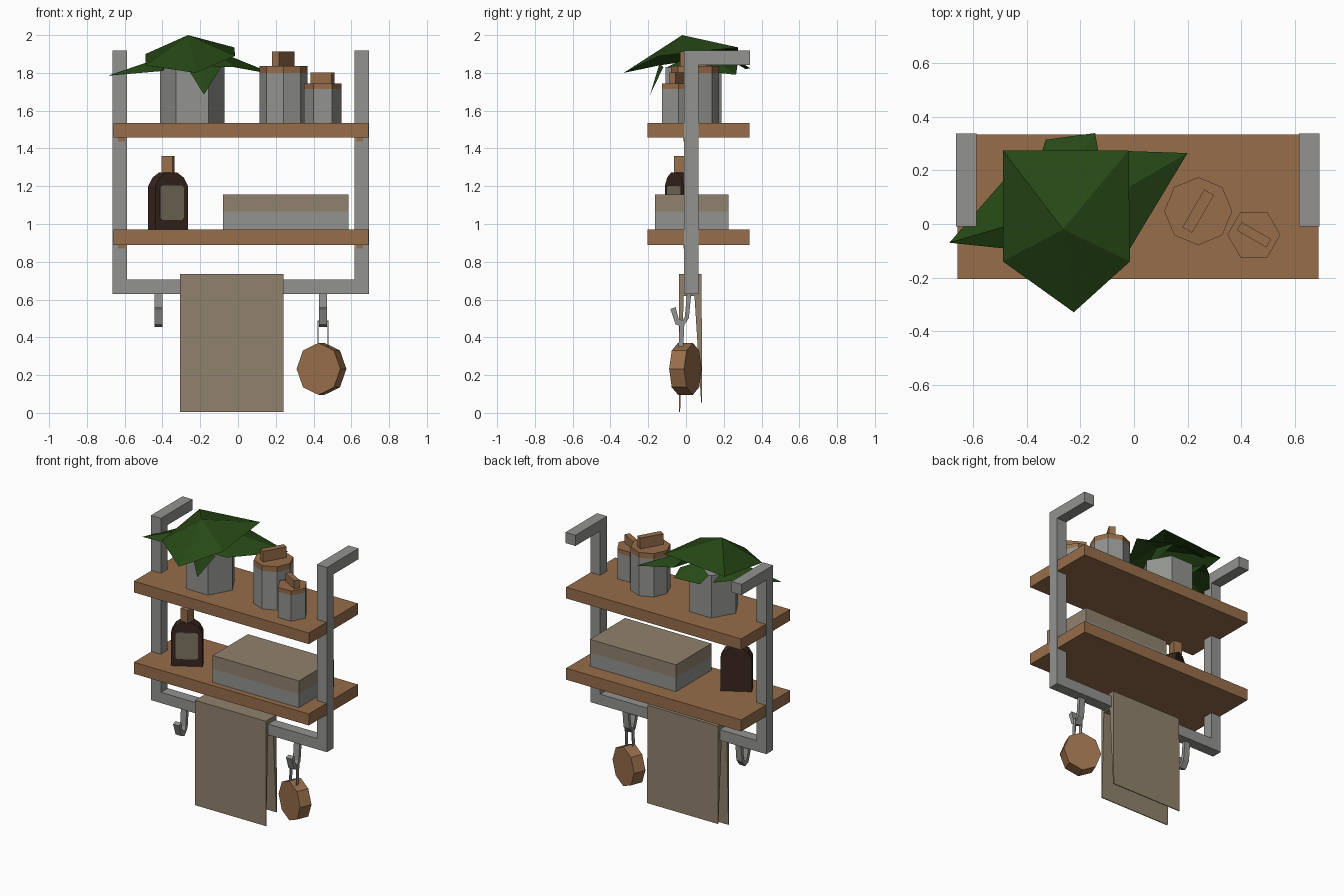
import bpy, bmesh, math
from mathutils import Matrix, Vector

if "Cube" in bpy.data.objects:
    bpy.data.objects.remove(bpy.data.objects["Cube"])


def material(name, rgb):
    m = bpy.data.materials.new(name)
    m.diffuse_color = (*rgb, 1)
    m.use_nodes = True
    m.node_tree.nodes["Principled BSDF"].inputs["Base Color"].default_value = m.diffuse_color
    return m


GREY = material("grey metal", (0.29, 0.295, 0.28))
WOOD = material("brown wood", (0.31, 0.155, 0.07))
CLOTH = material("tan cloth", (0.28, 0.225, 0.155))
GLASS = material("dark brown glass", (0.042, 0.020, 0.014))
LABEL = material("label paper", (0.20, 0.17, 0.12))
GREEN = material("leaf green", (0.02, 0.066, 0.008))


def finish(name, bm, mat, normals=True):
    if normals:
        bmesh.ops.recalc_face_normals(bm, faces=bm.faces)
    me = bpy.data.meshes.new(name)
    bm.to_mesh(me)
    bm.free()
    me.materials.append(mat)
    ob = bpy.data.objects.new(name, me)
    bpy.context.collection.objects.link(ob)
    return ob


def box(name, x, y, z, mat):
    """Box from (min, max) ranges."""
    bm = bmesh.new()
    bmesh.ops.create_cube(bm, size=1)
    for v in bm.verts:
        v.co = [r[0] if c < 0 else r[1] for c, r in zip(v.co, (x, y, z))]
    return finish(name, bm, mat)


def spun_box(name, centre, size, angle, mat):
    """Box turned about z."""
    bm = bmesh.new()
    bmesh.ops.create_cube(bm, size=1)
    bm.transform(Matrix.Translation(centre) @ Matrix.Rotation(math.radians(angle), 4, 'Z')
                 @ Matrix.Diagonal((*size, 1)))
    return finish(name, bm, mat)


def prism(name, sides, r, x, y, z0, z1, mat):
    """Upright regular prism with a corner on +x."""
    bm = bmesh.new()
    pts = [(x + r * math.cos(math.tau * i / sides), y + r * math.sin(math.tau * i / sides))
           for i in range(sides)]
    extrude(bm, [(a, b, z0) for a, b in pts], (0, 0, z1 - z0))
    return finish(name, bm, mat)


def extrude(bm, pts, vec):
    face = bm.faces.new([bm.verts.new(p) for p in pts])
    res = bmesh.ops.extrude_face_region(bm, geom=[face], use_keep_orig=True)
    bmesh.ops.translate(bm, verts=[g for g in res["geom"] if isinstance(g, bmesh.types.BMVert)],
                        vec=vec)


def side_profile(name, yz, x0, x1, mat):
    bm = bmesh.new()
    extrude(bm, [(x0, y, z) for y, z in yz], (x1 - x0, 0, 0))
    return finish(name, bm, mat)


def front_profile(name, xz, depth, centre, angle, mat):
    """Outline in x/z, thickened in y about 0, turned about z and moved."""
    bm = bmesh.new()
    extrude(bm, [(x, -depth / 2, z) for x, z in xz], (0, depth, 0))
    bm.transform(Matrix.Translation(centre) @ Matrix.Rotation(math.radians(angle), 4, 'Z'))
    return finish(name, bm, mat)


# Frame: posts with wall arms, and a bottom bar
for side, x in (("left", (-0.665, -0.588)), ("right", (0.616, 0.693))):
    side_profile(side + "_post", [(-0.01, 0.63), (0.065, 0.63), (0.065, 1.843), (0.338, 1.843),
                                  (0.338, 1.918), (-0.01, 1.918)], *x, GREY)
box("bottom_bar", (-0.588, 0.616), (-0.01, 0.065), (0.63, 0.705), GREY)

# Shelves, with small pegs under them
for name, z in (("upper", (1.457, 1.535)), ("lower", (0.89, 0.97))):
    box(name + "_shelf", (-0.66, 0.69), (-0.205, 0.335), z, WOOD)
    for x in (-0.617, 0.645):
        box(name + "_peg", (x - 0.018, x + 0.018), (-0.014, 0.0), (z[0] - 0.02, z[0]), WOOD)

# Plant pot
prism("plant_pot", 6, 0.17, -0.242, 0.04, 1.535, 1.83, GREY)

# Leaves: a folded crown leaf and drooping pointed leaves round it
LEAVES = {
    "crown_leaf": [(-0.265, -0.02, 2.0), (-0.49, 0.275, 1.90), (-0.49, -0.14, 1.84),
                   (-0.225, -0.33, 1.80), (-0.015, -0.14, 1.89), (-0.02, 0.275, 1.935)],
    "right_leaf": [(-0.12, 0.08, 1.92), (-0.10, 0.275, 1.86), (0.20, 0.265, 1.79),
                   (-0.02, -0.10, 1.83), (-0.16, -0.1, 1.83)],
    "left_leaf": [(-0.38, 0.02, 1.89), (-0.38, 0.25, 1.82), (-0.49, 0.16, 1.83),
                  (-0.69, -0.07, 1.785), (-0.40, -0.10, 1.81)],
    "back_leaf": [(-0.24, 0.2, 1.91), (-0.13, 0.25, 1.86), (-0.145, 0.34, 1.825),
                  (-0.33, 0.315, 1.82), (-0.35, 0.25, 1.86)],
    "front_leaf": [(-0.19, -0.14, 1.85), (-0.27, -0.13, 1.83), (-0.18, -0.19, 1.685),
                   (-0.09, -0.12, 1.83)],
}
for name, pts in LEAVES.items():
    bm = bmesh.new()
    v = [bm.verts.new(p) for p in pts]
    ring = v[1:]
    for i in range(len(ring)):
        if name == "front_leaf" and i == len(ring) - 1:
            continue
        bm.faces.new((v[0], ring[i], ring[(i + 1) % len(ring)]))
    finish(name, bm, GREEN)

# Jars: body, lid and turned handle
for name, n, r, x, y, z1, z2, z3, size, ang in (
        ("large_jar", 8, 0.127, 0.240, 0.048, 1.80, 1.837, 1.912, (0.163, 0.042), 60),
        ("small_jar", 6, 0.099, 0.448, -0.04, 1.715, 1.745, 1.802, (0.127, 0.036), -30)):
    prism(name + "_body", n, r, x, y, 1.535, z1, GREY)
    prism(name + "_lid", n, r, x, y, z1, z2, WOOD)
    spun_box(name + "_handle", (x, y, (z2 + z3) / 2), (*size, z3 - z2), ang, WOOD)

# Bottle, turned towards the right, with label plate and cork
half = [(0.10, 0.97), (0.10, 1.20), (0.075, 1.245), (0.035, 1.272)]
outline = half + [(-x, z) for x, z in reversed(half)]
front_profile("bottle", outline, 0.075, (-0.37, -0.03, 0), 30, GLASS)
w, c, z0, z1 = 0.072, 0.012, 1.02, 1.205
plate = [(w, z0 + c), (w, z1 - c), (w - c, z1), (c - w, z1),
         (-w, z1 - c), (-w, z0 + c), (c - w, z0), (w - c, z0)]
n = Vector((math.sin(math.radians(30)), -math.cos(math.radians(30)), 0))
front_profile("bottle_label", plate, 0.006, Vector((-0.37, -0.03, 0)) + n * 0.039, 30, LABEL)
spun_box("bottle_cork", (-0.37, -0.03, 1.315), (0.06, 0.06, 0.09), -10, WOOD)

# Two-tone storage box
box("storage_box_base", (-0.08, 0.585), (-0.165, 0.224), (0.97, 1.065), GREY)
box("storage_box_lid", (-0.08, 0.585), (-0.165, 0.224), (1.065, 1.157), CLOTH)

# Towel draped over the bar
side_profile("towel", [(-0.037, 0.004), (-0.037, 0.735), (0.082, 0.735), (0.086, 0.055),
                       (0.080, 0.055), (0.045, 0.62), (-0.012, 0.62), (-0.031, 0.004)],
             -0.306, 0.24, CLOTH)

# J-shaped hooks
for side, x in (("left", -0.421), ("right", 0.45)):
    side_profile(side + "_hook", [(0.028, 0.635), (0.015, 0.50), (-0.018, 0.455), (-0.055, 0.468),
                                  (-0.083, 0.55), (-0.055, 0.56), (-0.040, 0.50), (-0.018, 0.488),
                                  (-0.006, 0.51), (0.005, 0.635)], x - 0.022, x + 0.022, GREY)

# Hanging eight-sided board with its two-strand loop
octagon = [(0.125 * math.cos(math.tau * i / 8), 0.1375 * math.sin(math.tau * i / 8))
           for i in range(8)]
front_profile("hanging_board", octagon, 0.085, (0.442, -0.003, 0.233), -22, WOOD)
for x in (0.424, 0.476):
    side_profile("board_loop_strand", [(-0.04, 0.34), (-0.015, 0.34), (-0.008, 0.485),
                                       (-0.033, 0.485)], x - 0.003, x + 0.003, GREY)
box("board_loop_top", (0.421, 0.479), (-0.033, -0.008), (0.482, 0.49), GREY)
